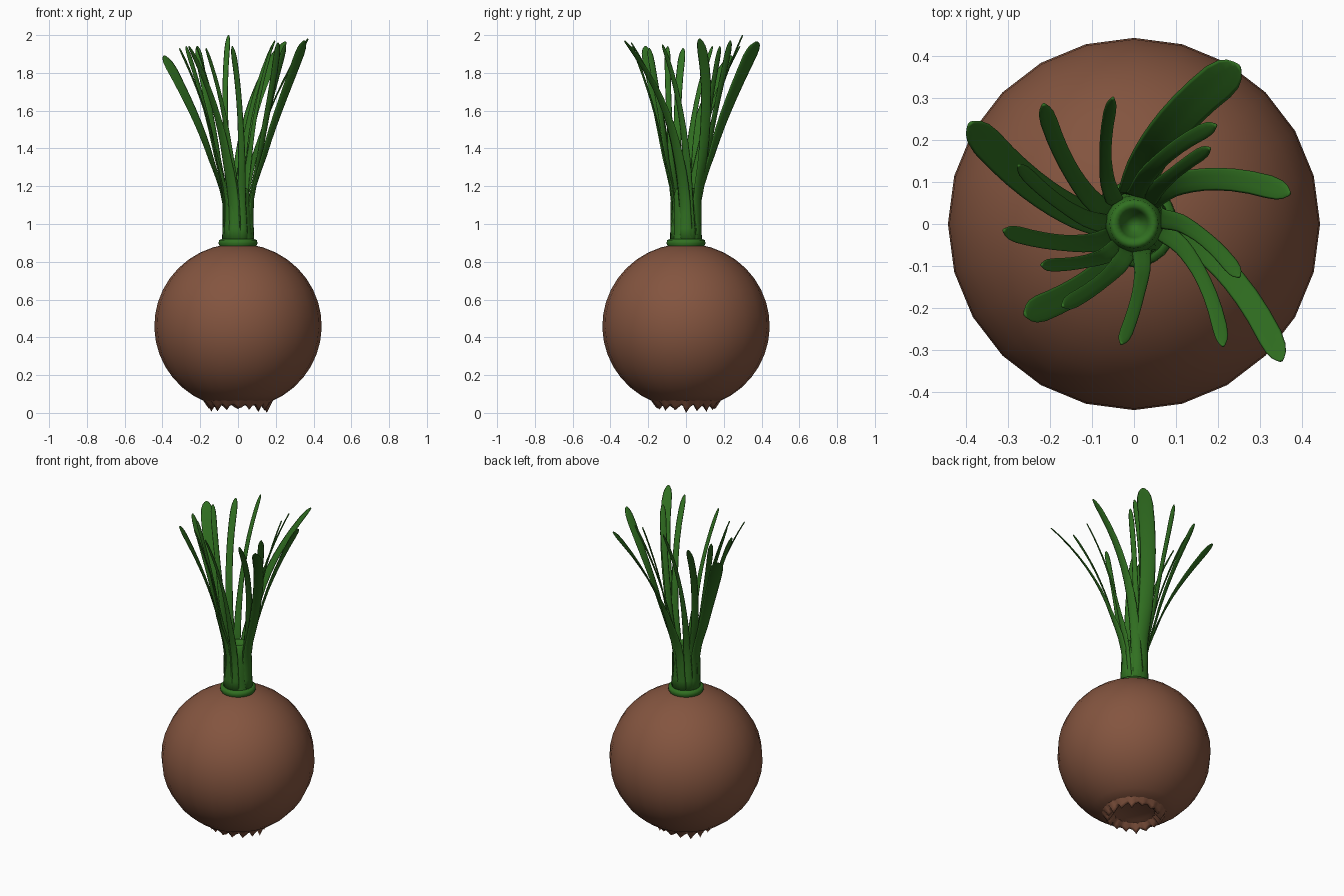
import bpy, math, random
from mathutils import Vector

if "Cube" in bpy.data.objects:
    bpy.data.objects.remove(bpy.data.objects["Cube"])

random.seed(4)


def material(name, color):
    m = bpy.data.materials.new(name)
    m.diffuse_color = (*color, 1)
    m.use_nodes = True
    m.node_tree.nodes["Principled BSDF"].inputs["Base Color"].default_value = m.diffuse_color
    return m


BROWN = material("skin_brown", (0.23, 0.09, 0.05))
GREEN = material("leaf_green", (0.03, 0.16, 0.015))


def make(name, rings, mat, cap_start=False, cap_end=False):
    """Skin a list of equal-length closed rings."""
    n = len(rings[0])
    verts = [v for r in rings for v in r]
    faces = [(i * n + j, i * n + (j + 1) % n, (i + 1) * n + (j + 1) % n, (i + 1) * n + j)
             for i in range(len(rings) - 1) for j in range(n)]
    if cap_start:
        faces.append(tuple(reversed(range(n))))
    if cap_end:
        faces.append(tuple(range(len(verts) - n, len(verts))))
    mesh = bpy.data.meshes.new(name)
    mesh.from_pydata(verts, [], faces)
    mesh.materials.append(mat)
    mesh.shade_smooth()
    ob = bpy.data.objects.new(name, mesh)
    bpy.context.collection.objects.link(ob)
    return ob


def circle(r, z, n=24):
    return [(r * math.cos(2 * math.pi * j / n), r * math.sin(2 * math.pi * j / n), z)
            for j in range(n)]


# Bulb: sphere left open at the bottom, with a recessed underside
bulb = [circle(0.10, 0.075), circle(0.13, 0.06)]
for i in range(17):
    a = math.radians(-67 + i * (67 + 82) / 16)
    bulb.append(circle(0.443 * math.cos(a), 0.46 + 0.436 * math.sin(a)))
make("bulb", bulb, BROWN, cap_start=True, cap_end=True)

# Ragged root crown: ring of small uneven points
N = 48
drop = [0.045] * N
for j in range(0, N, 3):
    drop[j] = random.uniform(0.003, 0.025)
    drop[(j + 1) % N] = random.uniform(0.028, 0.042)
drop[0] = 0.0


def ragged(r, f):
    return [(x, y, 0.06 + (drop[j] - 0.06) * f) for j, (x, y, z) in enumerate(circle(r, 0, N))]


make("root_crown", [circle(0.185, 0.066, N), ragged(0.165, 0.6), ragged(0.153, 1),
                    ragged(0.138, 0.6), circle(0.115, 0.07, N)], BROWN)

# Collar and inner stem, with a dimple in the middle of the top
make("collar", [circle(r, z) for r, z in
                [(0.095, 0.88), (0.103, 0.895), (0.101, 0.915), (0.085, 0.92), (0.06, 0.92)]],
     GREEN, cap_end=True)
make("inner_stem", [circle(r, z) for r, z in
                    [(0.085, 0.9), (0.075, 1.0), (0.068, 1.12), (0.058, 1.18), (0.045, 1.19),
                     (0.032, 1.16), (0.02, 1.13), (0.006, 1.12)]], GREEN, cap_end=True)


def leaf(name, x, y, z_tip, width, twist):
    """Flat leaf wrapping the stem, then flaring out to its tip."""
    R, tip, r0 = math.hypot(x, y), math.atan2(y, x), 0.08
    tw = math.radians(twist)

    def path(t):
        a = tip + tw * (1 - t)
        r = r0 + (R - r0) * t ** 2.1 - 0.018 * math.sin(math.pi * min(1, t * 2.2)) ** 2
        return Vector((r * math.cos(a), r * math.sin(a), 0.9 + (z_tip - 0.9) * t))

    rings = []
    for t in [i / 14 for i in range(14)] + [0.965, 0.985, 0.996, 1.0]:
        p = path(t)
        d = (path(t + 0.01) - path(t - 0.01 if t > 0.01 else t)).normalized()
        radial = Vector((p.x, p.y, 0)).normalized()
        flat = Vector((d.x, d.y, 0))
        out = radial.lerp(flat.normalized(), min(1, t * 1.6)).normalized()
        side = Vector((-out.y, out.x, 0))
        normal = side.cross(d).normalized()
        if normal.dot(out) < 0:
            normal = -normal
        s = min(1, t * 1.5)
        w = (0.04 + 0.45 * width) * (1 - s) + width * s * (0.85 + 0.15 * t)
        if t > 0.93:
            w *= math.sqrt(max(0.03, 1 - ((t - 0.93) / 0.07) ** 2))
        thick = 0.012 * (1 - 0.4 * t)
        ring = []
        for j in range(10):
            a = 2 * math.pi * j / 10
            u = 0.5 * w * math.cos(a)
            bend = -u * u / 0.16 * (1 - 0.7 * t)
            ring.append(p + side * u + normal * (bend + 0.5 * thick * math.sin(a)))
        rings.append(ring)
    make(name, rings, GREEN, cap_start=True, cap_end=True)


# tip x, tip y, tip z, width, twist in degrees
LEAVES = [
    (0.37, 0.072, 1.98, 0.056, 60), (0.25, 0.375, 1.965, 0.095, 40),
    (0.195, 0.235, 1.97, 0.038, 45), (0.18, 0.18, 1.94, 0.032, 20),
    (-0.05, 0.30, 2.0, 0.030, 40), (-0.215, 0.285, 1.94, 0.042, 38),
    (-0.39, 0.24, 1.89, 0.078, 36), (-0.275, 0.14, 1.94, 0.034, 35),
    (-0.31, -0.015, 1.93, 0.040, 35), (-0.22, -0.097, 1.94, 0.032, 40),
    (-0.26, -0.215, 1.94, 0.066, 35), (-0.17, -0.195, 1.93, 0.038, 35),
    (-0.03, -0.285, 1.94, 0.032, 28), (0.212, -0.29, 1.96, 0.036, 50),
    (0.35, -0.325, 1.97, 0.060, 46), (0.25, -0.125, 1.95, 0.038, 48),
]
for k, spec in enumerate(LEAVES):
    leaf(f"leaf_{k + 1:02d}", *spec)
